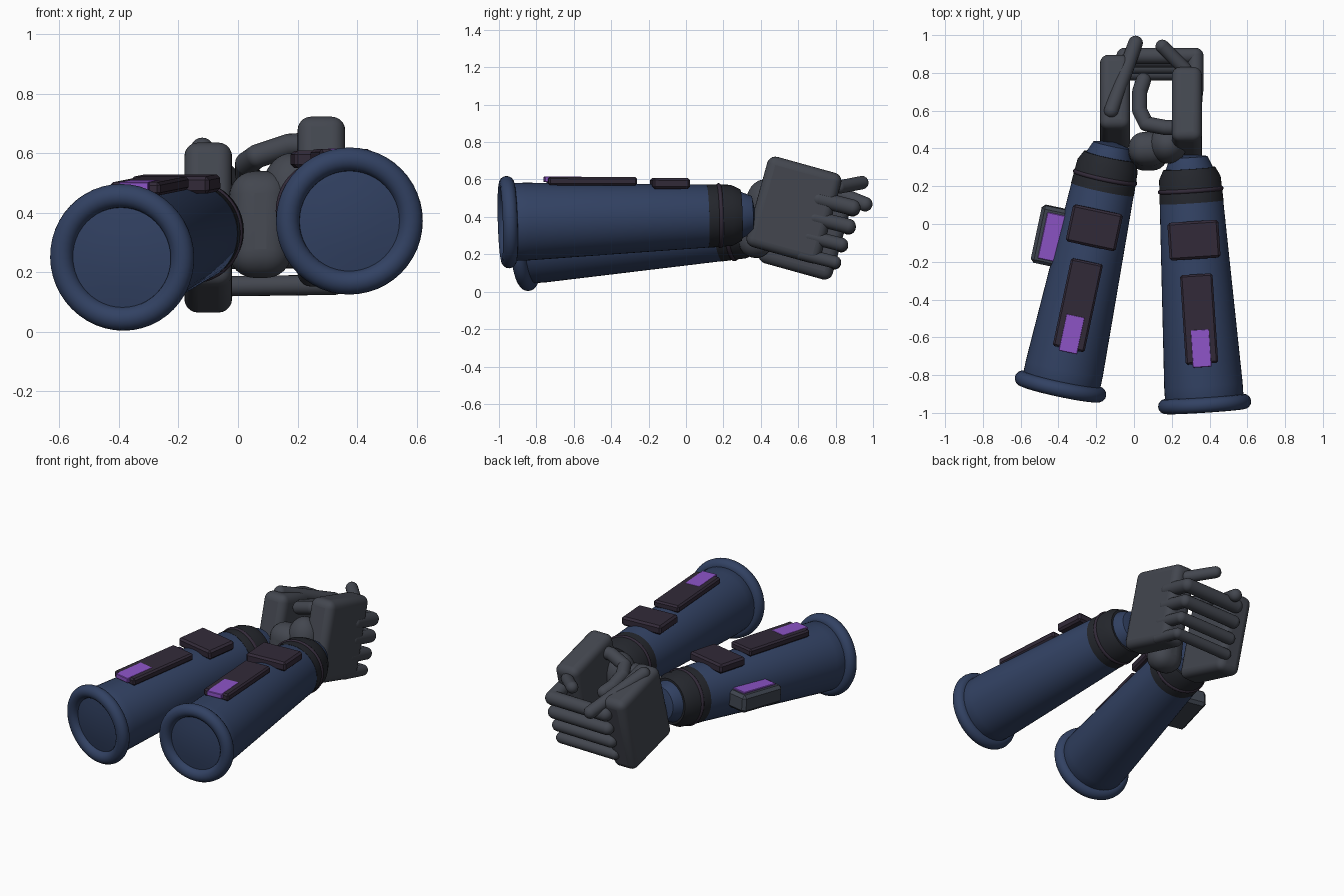
import bpy, bmesh, math
from mathutils import Vector, Matrix

if "Cube" in bpy.data.objects:
    bpy.data.objects.remove(bpy.data.objects["Cube"])


def mat(name, rgb):
    m = bpy.data.materials.new(name)
    m.diffuse_color = (*rgb, 1)
    m.use_nodes = True
    m.node_tree.nodes["Principled BSDF"].inputs["Base Color"].default_value = m.diffuse_color
    return m


NAVY = mat("navy_sleeve", (0.032, 0.054, 0.125))
GREY = mat("glove_grey", (0.056, 0.062, 0.078))
CUFF = mat("cuff_black", (0.018, 0.020, 0.026))
PLATE = mat("plate_plum", (0.032, 0.023, 0.040))
SLATE = mat("slate_case", (0.05, 0.06, 0.08))
GLOW = mat("violet_strip", (0.27, 0.09, 0.58))


def finish(name, bm, material, matrix=Matrix(), bevel=0, segments=1):
    bmesh.ops.recalc_face_normals(bm, faces=bm.faces[:])
    me = bpy.data.meshes.new(name)
    bm.to_mesh(me)
    bm.free()
    me.materials.append(material)
    ob = bpy.data.objects.new(name, me)
    ob.matrix_world = matrix
    bpy.context.collection.objects.link(ob)
    if bevel:
        b = ob.modifiers.new("bevel", 'BEVEL')
        b.width, b.segments = bevel, segments
    bpy.ops.object.select_all(action='DESELECT')
    ob.select_set(True)
    bpy.context.view_layer.objects.active = ob
    if segments > 1 or not bevel:
        bpy.ops.object.shade_smooth_by_angle(angle=math.radians(35))
    return ob


def lathe(name, profile, material, matrix, n=48):
    """Revolve (radius, distance) points around the local y axis."""
    bm = bmesh.new()
    vs = [bm.verts.new((r, s, 0)) for r, s in profile]
    es = [bm.edges.new(p) for p in zip(vs, vs[1:])]
    bmesh.ops.spin(bm, geom=vs + es, axis=(0, 1, 0), cent=(0, 0, 0),
                   angle=math.tau, steps=n, use_duplicate=False)
    bmesh.ops.remove_doubles(bm, verts=bm.verts[:], dist=1e-4)
    return finish(name, bm, material, matrix)


def ring(name, major, minor, s, material, matrix):
    pts = [(major + minor * math.cos(a * math.tau / 16),
            s + minor * math.sin(a * math.tau / 16)) for a in range(17)]
    return lathe(name, pts, material, matrix)


def box(name, centre, size, material, matrix=Matrix(), tilt=0, bevel=0.01, segments=1):
    bm = bmesh.new()
    bmesh.ops.create_cube(bm, size=1)
    bmesh.ops.scale(bm, vec=size, verts=bm.verts[:])
    m = matrix @ Matrix.Translation(centre) @ Matrix.Rotation(math.radians(tilt), 4, 'X')
    return finish(name, bm, material, m, bevel, segments)


def tube(name, points, r, material):
    """Rounded finger: cylinders with a ball at each joint."""
    bm = bmesh.new()
    points = [Vector(p) for p in points]
    for p in points:
        bmesh.ops.create_uvsphere(bm, u_segments=20, v_segments=12, radius=r,
                                  matrix=Matrix.Translation(p))
    for a, b in zip(points, points[1:]):
        rot = (b - a).to_track_quat('Z', 'Y').to_matrix().to_4x4()
        bmesh.ops.create_cone(bm, cap_ends=False, segments=20, radius1=r, radius2=r,
                              depth=(b - a).length,
                              matrix=Matrix.Translation((a + b) / 2) @ rot)
    return finish(name, bm, material)


def ellipsoid(name, centre, radii, material):
    bm = bmesh.new()
    bmesh.ops.create_uvsphere(bm, u_segments=32, v_segments=20, radius=1)
    bmesh.ops.scale(bm, vec=radii, verts=bm.verts[:])
    return finish(name, bm, material, Matrix.Translation(centre))


def arm_frame(elbow, wrist):
    y = (Vector(wrist) - Vector(elbow)).normalized()
    x = y.cross(Vector((0, 0, 1))).normalized()
    rot = Matrix((x, y, x.cross(y))).transposed().to_4x4()
    return Matrix.Translation(elbow) @ rot


# Forearms: sleeve, elbow rim, wrist cuff, top plates and violet strips
arms = {"left": ((-0.389, -0.86, 0.25), (-0.13, 0.355, 0.345)),
        "right": ((0.374, -0.953, 0.372), (0.293, 0.29, 0.41))}
for side, (elbow, wrist) in arms.items():
    m = arm_frame(elbow, wrist)
    lathe(side + "_sleeve", [(0, -0.022), (0.11, -0.015), (0.2, 0.0), (0.208, 0.02),
                             (0.208, 0.1), (0.168, 1.08), (0.13, 1.2),
                             (0.125, 1.25), (0.1, 1.31), (0, 1.33)], NAVY, m)
    ring(side + "_elbow_rim", 0.207, 0.04, 0, NAVY, m)
    lathe(side + "_wrist_cuff", [(0.12, 1.07), (0.17, 1.07), (0.163, 1.2),
                                 (0.138, 1.25), (0.115, 1.25)], CUFF, m)
    ring(side + "_cuff_band", 0.162, 0.012, 1.135, PLATE, m)
    box(side + "_wrist_plate", (0, 0.875, 0.18), (0.27, 0.2, 0.058), PLATE, m, -2, 0.012)
    box(side + "_long_plate", (0, 0.457, 0.205), (0.172, 0.475, 0.045), PLATE, m, -2, 0.01)
    box(side + "_violet_strip", (0, 0.302, 0.219), (0.1, 0.2, 0.03), GLOW, m, -2, 0.003)

# Side case strapped to the outside of the left forearm
m = arm_frame(*arms["left"])
box("side_case", (-0.195, 0.77, -0.005), (0.2, 0.31, 0.11), SLATE, m, 0, 0.018)
box("side_case_strip", (-0.195, 0.77, 0.048), (0.13, 0.25, 0.02), GLOW, m, 0, 0.003)

# Palms and heels of the hands
palm = (0.16, 0.41, 0.5)
box("left_palm", (-0.10, 0.642, 0.35), palm, GREY, Matrix(), -15.5, 0.045, 5)
box("right_palm", (0.28, 0.577, 0.437), palm, GREY, Matrix(), -15.5, 0.045, 5)
box("left_hand_heel", (0.075, 0.385, 0.36), (0.21, 0.18, 0.36), GREY, Matrix(), -8, 0.085, 6)
ellipsoid("right_hand_heel", (0.18, 0.42, 0.47), (0.1, 0.1, 0.13), GREY)

# Four stacked fingers wrapping from the right palm across to the left palm
for i, (y, z) in enumerate([(0.89, 0.45), (0.868, 0.35), (0.83, 0.252), (0.795, 0.158)]):
    r = 0.043 - 0.003 * i
    tube("finger_%d" % (i + 1), [(0.325, y - 0.18, z + 0.045), (0.325, y, z),
                                 (-0.05, y, z - 0.005)], r, GREY)

# Thumbs and the left index finger
tube("left_index", [(-0.12, 0.6, 0.613), (0.008, 0.958, 0.468)], 0.039, GREY)
tube("right_index", [(0.27, 0.82, 0.56), (0.15, 0.94, 0.583)], 0.036, GREY)
tube("right_thumb", [(0.25, 0.51, 0.63), (0.17, 0.51, 0.625), (0.065, 0.53, 0.59),
                     (0.03, 0.6, 0.565), (0.03, 0.7, 0.53), (0.05, 0.76, 0.51)],
     0.04, GREY)
